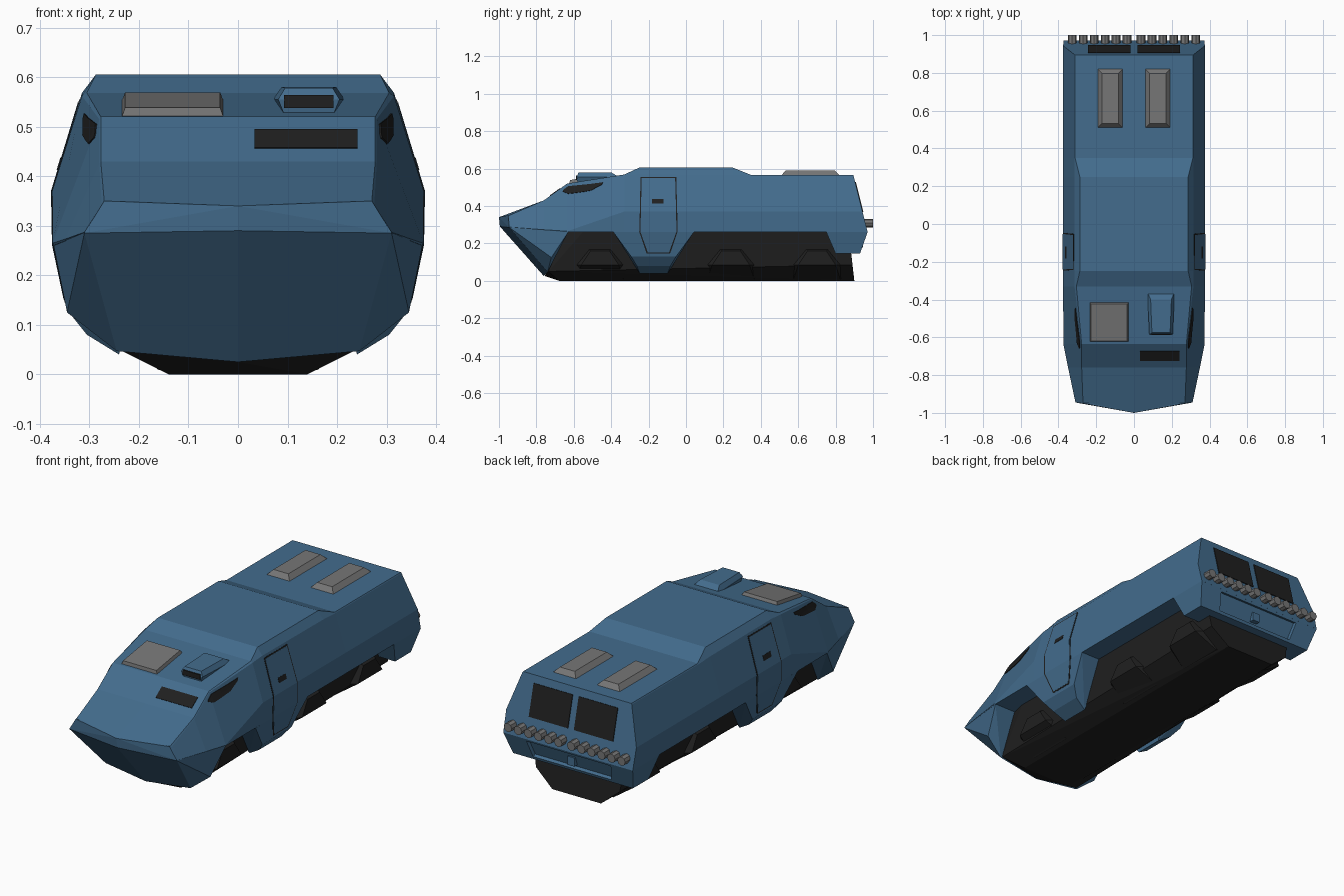
import bpy, bmesh, math
from mathutils import Vector, Matrix
from mathutils.bvhtree import BVHTree

start_cube = bpy.data.objects.get("Cube")
if start_cube:
    bpy.data.objects.remove(start_cube, do_unlink=True)


def material(name, colour):
    mat = bpy.data.materials.new(name)
    mat.use_nodes = True
    mat.diffuse_color = (*colour, 1)
    shader = next(n for n in mat.node_tree.nodes if n.type == 'BSDF_PRINCIPLED')
    shader.inputs["Base Color"].default_value = (*colour, 1)
    shader.inputs["Roughness"].default_value = 0.7
    return mat


BLUE = material("steel blue paint", (0.056, 0.15, 0.267))
BLACK = material("matte black", (0.014, 0.014, 0.014))
GREY = material("bare grey metal", (0.18, 0.18, 0.18))


def finish(name, bm, mat):
    bmesh.ops.recalc_face_normals(bm, faces=bm.faces[:])
    mesh = bpy.data.meshes.new(name)
    bm.to_mesh(mesh)
    bm.free()
    mesh.materials.append(mat)
    obj = bpy.data.objects.new(name, mesh)
    bpy.context.scene.collection.objects.link(obj)
    return obj


def mirrored(points):
    return list(points) + [(-x, y, z) for x, y, z in points if x]


def solid(name, points, mat, edit=None):
    """Faceted convex part wrapped around a few corner points."""
    bm = bmesh.new()
    for p in points:
        bm.verts.new(p)
    bmesh.ops.convex_hull(bm, input=bm.verts[:])
    bmesh.ops.delete(bm, geom=[v for v in bm.verts if not v.link_faces], context='VERTS')
    bmesh.ops.dissolve_limit(bm, angle_limit=0.02, verts=bm.verts[:], edges=bm.edges[:])
    if edit:
        bmesh.ops.recalc_face_normals(bm, faces=bm.faces[:])
        edit(bm)
    return finish(name, bm, mat)


def box(name, centre, size, mat, tilt=0, taper=0):
    """Tilted box; taper pulls the top rim inwards."""
    bm = bmesh.new()
    bmesh.ops.create_cube(bm, size=1)
    for v in bm.verts:
        top = v.co.z > 0
        v.co = Vector(c * s for c, s in zip(v.co, size))
        if top and taper:
            v.co.x -= math.copysign(taper, v.co.x)
            v.co.y -= math.copysign(taper, v.co.y)
    bm.transform(Matrix.Translation(centre) @ Matrix.Rotation(tilt, 4, 'X'))
    return finish(name, bm, mat)


# Upper hull stations: y, roof edge x z, shoulder x z, widest x z, lower edge z
stations = [
    (-.945, .27, .35, .275, .342, .31, .287, .285),
    (-.76, .277, .43, .28, .425, .349, .273, .27),
    (-.635, .277, .52, .28, .515, .374, .265, .26),
    (-.33, .305, .568, .315, .562, .375, .37, .26),
    (-.25, .287, .605, .315, .568, .375, .37, .26),
    (.25, .287, .605, .315, .565, .375, .37, .26),
    (.35, .312, .565, .315, .56, .375, .37, .26),
    (.895, .312, .565, .315, .56, .375, .37, .26),
]
REAR_SLOPE = .25
bm = bmesh.new()
rings = []
for i, (y, ex, ez, sx, sz, wx, wz, lz) in enumerate(stations):
    lean = REAR_SLOPE if i == len(stations) - 1 else 0
    half = [(x, y + lean * (ez - z), z)
            for x, z in ((ex, ez), (sx, sz), (wx, wz), (wx - .002, lz))]
    centre = (0, -1, .34) if i == 0 else (0, y, ez)
    loop = [centre] + half + [(-x, py, z) for x, py, z in reversed(half)]
    rings.append([bm.verts.new(p) for p in loop])
for a, b in zip(rings, rings[1:]):
    for j in range(len(a)):
        k = (j + 1) % len(a)
        bm.faces.new((a[j], a[k], b[k], b[j]))
bm.faces.new(rings[0])
bm.faces.new(rings[-1])
hull = finish("upper_hull", bm, BLUE)

# Pointed lower prow
solid("lower_prow", mirrored([
    (0, -1, .34), (.27, -.95, .35), (0, -.995, .29), (.31, -.945, .285),
    (.372, -.63, .26), (.345, -.72, .125), (0, -.835, .11),
    (.31, -.73, .102), (.245, -.74, .047), (0, -.76, .025)]), BLUE)

# Skirts below the side doors
skirts = []
for side, label in ((1, "left"), (-1, "right")):
    rim = [(.373, .215, .26), (.345, .12, .13), (.305, .09, .08), (.24, .075, .04), (.2, .215, .26)]
    corners = [(side * x, -.173 + s * dy, z) for x, dy, z in rim for s in (-1, 1)]
    skirts.append(solid(label + "_door_skirt", corners, BLUE))


# Rear apron with a recessed panel and tow hitch
def recess_back(bm):
    back = max(bm.faces, key=lambda f: f.normal.y)
    bmesh.ops.inset_individual(bm, faces=[back], thickness=.02)
    for v in back.verts:
        v.co.x *= .68
    bmesh.ops.inset_individual(bm, faces=[back], thickness=.002, depth=-.018)


solid("rear_apron", mirrored([
    (.373, .75, .26), (.373, .971, .26), (.345, .93, .145), (.345, .8, .145)]),
    BLUE, recess_back)
box("tow_hitch", (0, .93, .2), (.04, .035, .045), BLUE)

# Black undercarriage and wheel housings
solid("undercarriage", mirrored([
    (.14, -.68, 0), (.14, .9, 0), (0, -.755, .025), (.24, -.735, .05),
    (.242, -.715, .085), (.242, .89, .085), (.24, -.67, .262), (.265, -.55, .262), (.265, .87, .262)]), BLACK)
for row, y in (("front", -.46), ("middle", .24), ("rear", .7)):
    for side, label in ((1, "left"), (-1, "right")):
        rim = [(.13, .135, .006), (.16, .125, .009), (.242, .125, .085), (.245, .06, .172),
               (.272, .1, .085), (.268, .05, .16)]
        solid(f"{row}_{label}_wheel_housing",
              [(side * x, y + s * dy, z) for x, dy, z in rim for s in (-1, 1)], BLACK)

# Surface finder for plates that lie on the hull sides
bm = bmesh.new()
for part in (hull, skirts[0]):
    bm.from_mesh(part.data)
surface = BVHTree.FromBMesh(bm)
bm.free()


def side_plates(name, rows, mat, lift):
    """Thin plates laid over both hull sides from rows of (y, z) points."""
    for side, label in ((1, "left"), (-1, "right")):
        bm = bmesh.new()
        grid = []
        for row in rows:
            hits = [surface.ray_cast(Vector((1, y, z)), Vector((-1, 0, 0)))[0] for y, z in row]
            grid.append([bm.verts.new((side * (h.x + lift), y, z)) for h, (y, z) in zip(hits, row)])
        for a, b in zip(grid, grid[1:]):
            for j in range(len(a) - 1):
                bm.faces.new((a[j], a[j + 1], b[j + 1], b[j]))
        plate = finish(f"{label}_{name}", bm, mat)
        # Normals are turned outwards so the thickness sinks inwards
        if plate.data.polygons[0].normal.x * side < 0:
            plate.data.flip_normals()
        solidify = plate.modifiers.new("thickness", 'SOLIDIFY')
        solidify.thickness = .008
        solidify.offset = -1


# Side doors: dark seam plate with the door panel above it
door = [(.555, -.243, -.052), (.37, -.247, -.047), (.262, -.25, -.045), (.145, -.21, -.085)]
side_plates("door_seam", [[(a, z), (b, z)] for z, a, b in door], BLACK, .0015)
inner = [(z + (-.006 if z > .5 else .006 if z < .2 else 0), a + .006, b - .006) for z, a, b in door]
side_plates("door_panel", [[(a, z), (b, z)] for z, a, b in inner], BLUE, .0025)
side_plates("door_handle", [[(-.183, z), (-.12, z)] for z in (.413, .438)], BLACK, .004)

# Slanted side windows
low = [(-.66, .478), (-.63, .466), (-.57, .473), (-.51, .483), (-.45, .515)]
high = [(-.655, .487), (-.63, .506), (-.57, .512), (-.51, .518), (-.444, .527)]
middle = [((a + c) / 2, (b + d) / 2) for (a, b), (c, d) in zip(low, high)]
side_plates("side_window", [low, middle, high], BLACK, .004)

# Windscreen and rear windows
box("windscreen", (.137, -.6985, .474), (.208, .064, .006), BLACK, tilt=math.atan2(.09, .125))
for side, label in ((1, "left"), (-1, "right")):
    box(label + "_rear_window", (side * .13, .925, .447), (.225, .007, .165), BLACK,
        tilt=math.atan(REAR_SLOPE))
    # Roof vents
    box(label + "_roof_vent", (side * .126, .665, .574), (.142, .32, .03), GREY, taper=.028)

# Front roof hatch and periscope housing
box("front_hatch", (-.132, -.52, .54), (.212, .218, .028), GREY, tilt=.155, taper=.01)
mid = .143
solid("periscope_housing", [(mid + s * dx, y, z) for s in (-1, 1) for dx, y, z in (
    (.072, -.36, .555), (.055, -.4, .58), (.048, -.575, .578), (.062, -.585, .555), (.05, -.58, .525))], BLUE)
box("periscope_glass", (mid, -.583, .551), (.1, .009, .026), BLACK)

# Row of rear lamps
for i in range(6):
    for side, label in ((1, "left"), (-1, "right")):
        bm = bmesh.new()
        bmesh.ops.create_cone(bm, cap_ends=True, segments=8, radius1=.023, radius2=.023, depth=.06)
        bm.transform(Matrix.Translation((side * (.037 + .058 * i), .97, .308))
                     @ Matrix.Rotation(math.pi / 2, 4, 'X'))
        finish(f"{label}_rear_lamp_{i + 1}", bm, GREY)
